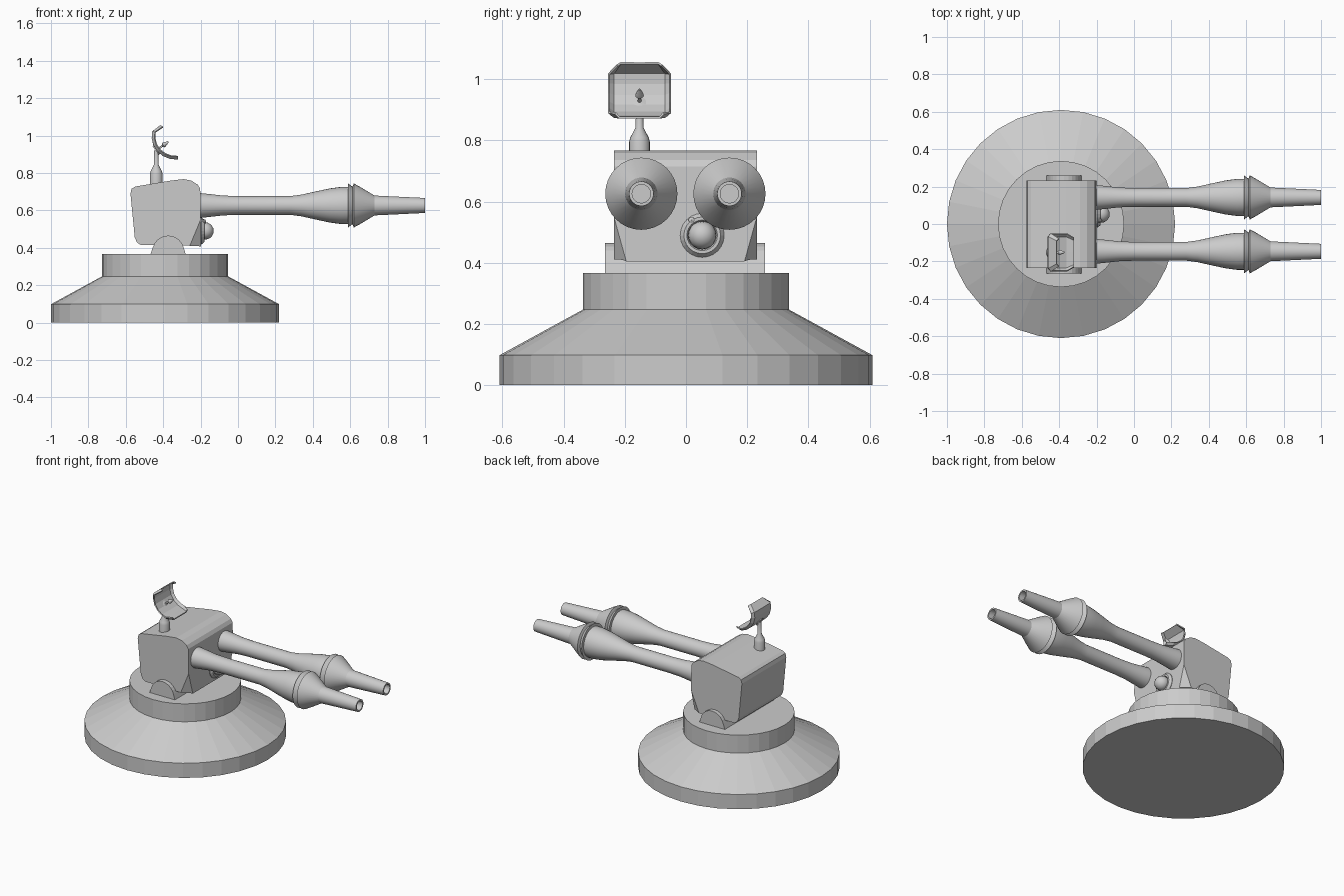
import bpy, bmesh, math
from mathutils import Vector, Matrix

if "Cube" in bpy.data.objects:
    bpy.data.objects.remove(bpy.data.objects["Cube"])


def finish(bm, name, smooth=None):
    bmesh.ops.recalc_face_normals(bm, faces=bm.faces[:])
    me = bpy.data.meshes.new(name)
    bm.to_mesh(me)
    bm.free()
    ob = bpy.data.objects.new(name, me)
    bpy.context.collection.objects.link(ob)
    if smooth:
        bpy.ops.object.select_all(action='DESELECT')
        ob.select_set(True)
        bpy.context.view_layer.objects.active = ob
        bpy.ops.object.shade_smooth_by_angle(angle=math.radians(smooth))
    return ob


def lathe(name, profile, origin, axis=(0, 0, 1), n=32, smooth=None):
    """Revolve (radius, height) pairs round an axis; radius 0 closes an end."""
    bm = bmesh.new()
    rings = []
    for r, h in profile:
        if r == 0:
            rings.append([bm.verts.new((0, 0, h))] * n)
        else:
            rings.append([bm.verts.new((r * math.cos(2 * math.pi * i / n),
                                        r * math.sin(2 * math.pi * i / n), h)) for i in range(n)])
    for a, b in zip(rings, rings[1:]):
        for i in range(n):
            j = (i + 1) % n
            bm.faces.new(list(dict.fromkeys((a[i], a[j], b[j], b[i]))))
    rot = Vector((0, 0, 1)).rotation_difference(Vector(axis)).to_matrix().to_4x4()
    bm.transform(Matrix.Translation(origin) @ rot)
    return finish(bm, name, smooth)


def prism(profile, y0, y1):
    """Extrude an (x, z) outline along y."""
    bm = bmesh.new()
    f = bm.faces.new([bm.verts.new((x, y0, z)) for x, z in profile])
    ext = bmesh.ops.extrude_face_region(bm, geom=[f])['geom']
    bmesh.ops.translate(bm, vec=(0, y1 - y0, 0),
                        verts=[g for g in ext if isinstance(g, bmesh.types.BMVert)])
    bmesh.ops.recalc_face_normals(bm, faces=bm.faces[:])
    return bm


# Stepped round base
lathe('base', [(0, 0), (.61, 0), (.61, .098), (.337, .247), (.337, .367), (0, .367)], (-.39, 0, 0))

# Pivot lug with a rounded top
lug = [(-.47, .36)]
lug += [(-.373 + .085 * math.cos(math.radians(a)), .38 + .085 * math.sin(math.radians(a)))
        for a in range(165, 0, -15)]
lug += [(-.278, .36)]
finish(prism(lug, -.265, .258), 'pivot_lug')

# Gun housing with clipped lower front corners
body = prism([(-.575, .69), (-.569, .715), (-.55, .727), (-.36, .759), (-.29, .767), (-.25, .759),
              (-.215, .737), (-.202, .715), (-.197, .405), (-.215, .41), (-.52, .415),
              (-.54, .428), (-.552, .455)], -.236, .232)
for s, y in ((-1, -.236), (1, .232)):
    p = Vector((-.2, y, .55))
    q = Vector((-.198, y - s * .04, .405))
    r = Vector((-.26, y, .405))
    nrm = (q - p).cross(r - p)
    if nrm.y * s < 0:
        nrm.negate()
    cut = bmesh.ops.bisect_plane(body, geom=body.verts[:] + body.edges[:] + body.faces[:],
                                 plane_co=p, plane_no=nrm, clear_outer=True)
    edges = [e for e in cut['geom_cut'] if isinstance(e, bmesh.types.BMEdge)]
    bmesh.ops.holes_fill(body, edges=edges)
finish(body, 'housing')

# Twin barrels with flared collars and open muzzles
barrel = [(0, -.21), (.067, -.21), (.062, -.16), (.053, -.08), (.05, 0), (.05, .28), (.058, .34),
          (.076, .42), (.091, .49), (.099, .55), (.099, .587), (.118, .588), (.1, .612),
          (.118, .619), (.101, .65), (.053, .73), (.04, 1), (.03, 1), (.03, .75), (0, .75)]
for side, y in (('right', -.146), ('left', .142)):
    lathe('barrel_' + side, barrel, (0, y, .626), (1, 0, 0), 32, 25)

# Ball sensor in a round socket, with a small stud
eye = (0, .053, .49)
lathe('sensor_socket', [(0, -.21), (.072, -.21), (.072, -.195), (.06, -.18), (.05, -.18),
                        (.045, -.19), (0, -.19)], eye, (1, 0, 0), 24)
ball = [(.046 * math.sin(math.pi * i / 10), -.176 - .046 * math.cos(math.pi * i / 10))
        for i in range(1, 10)]
lathe('sensor_ball', [(0, -.222)] + ball + [(0, -.13)], eye, (1, 0, 0), 20, 40)
lathe('sensor_stud', [(.01, -.2), (.01, -.175), (0, -.17)], (0, .018, .54), (1, 0, 0), 10)

# Dish mast
lathe('dish_mast', [(0, .7), (.034, .7), (.034, .795), (.03, .81), (.013, .842), (.011, .92), (0, .92)],
      (-.437, -.152, 0), n=20, smooth=30)

# Curved dish panel with narrowed ends and slightly raised side edges
curve = [(-.413, 1.053, .073), (-.456, 1.02, .1), (-.458, .985, .1), (-.449, .948, .1),
         (-.428, .916, .1), (-.397, .892, .1), (-.362, .878, .1), (-.32, .875, .078)]
centre = Vector((-.33, 0, 1.0))
bm = bmesh.new()
rows = []
for x, z, w in curve:
    d = (centre - Vector((x, 0, z))).normalized() * .014
    row = []
    for t, k in ((-1, 1), (-.84, 0), (0, 0), (.84, 0), (1, 1)):
        row.append(bm.verts.new((x + d.x * k, -.152 + t * w, z + d.z * k)))
    rows.append(row)
for a, b in zip(rows, rows[1:]):
    for i in range(4):
        bm.faces.new((a[i], a[i + 1], b[i + 1], b[i]))
dish = finish(bm, 'dish_panel')
mod = dish.modifiers.new('thickness', 'SOLIDIFY')
mod.thickness = .007
mod.offset = 0

# Dish feed: boss, rod and pointed tip
lathe('dish_feed', [(.03, -.004), (.028, .006), (.006, .012), (.005, .04), (.014, .046),
                    (.012, .054), (.004, .078), (0, .08)],
      (-.437, -.152, .922), (.82, 0, .57), 12)
